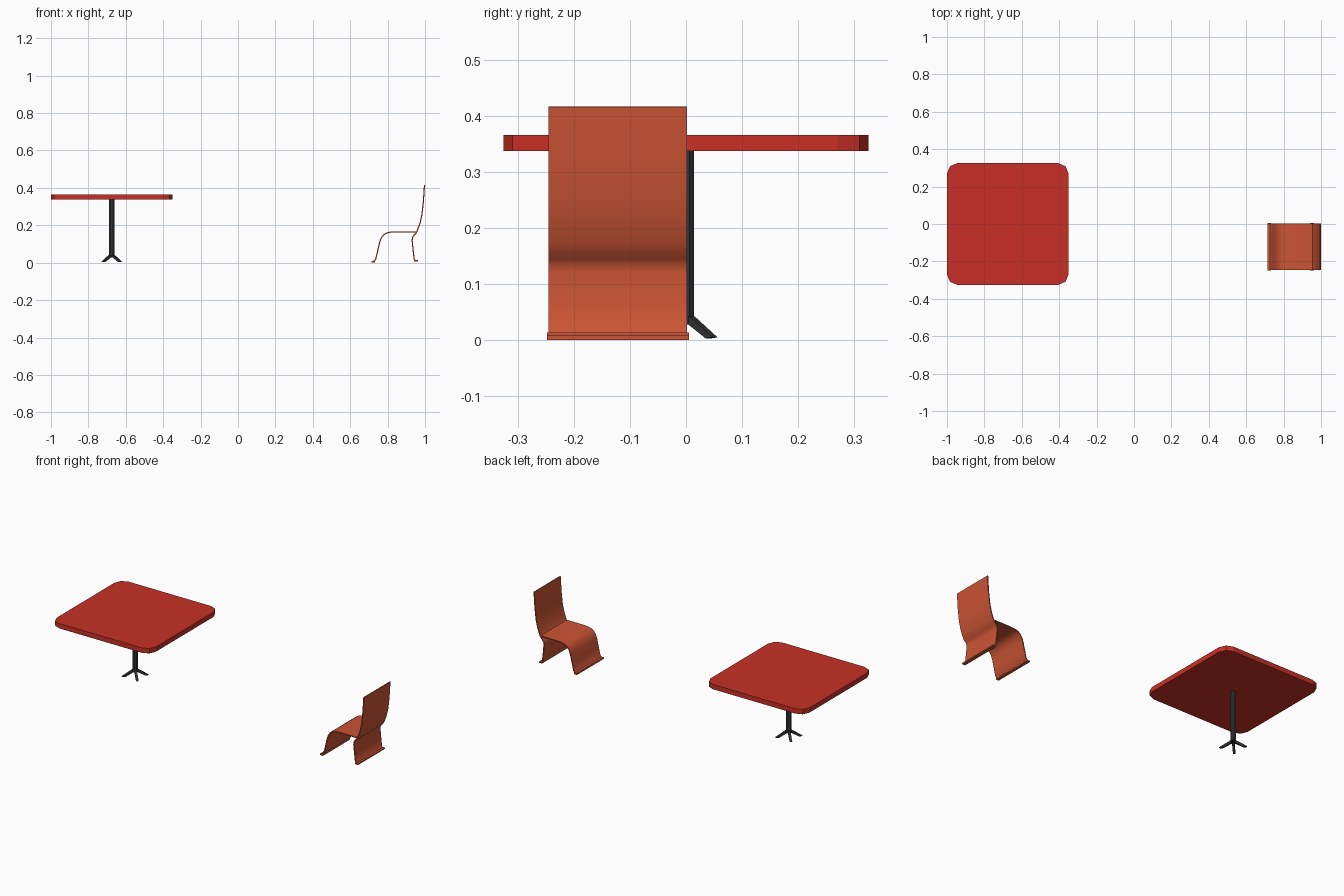
import bpy, bmesh, math
from mathutils import Vector

if "Cube" in bpy.data.objects:
    bpy.data.objects.remove(bpy.data.objects["Cube"])


def material(name, rgb):
    m = bpy.data.materials.new(name)
    m.diffuse_color = (*rgb, 1)
    m.use_nodes = True
    m.node_tree.nodes["Principled BSDF"].inputs["Base Color"].default_value = m.diffuse_color
    return m


red = material("red", (0.58, 0.03, 0.018, 1)[:3])
orange = material("orange", (0.60, 0.09, 0.035))
dark = material("dark_metal", (0.035, 0.035, 0.035))


def prism(name, ring, offset, mat):
    """Closed outline extruded along an offset vector."""
    bm = bmesh.new()
    face = bm.faces.new([bm.verts.new(p) for p in ring])
    out = bmesh.ops.extrude_face_region(bm, geom=[face])
    verts = [g for g in out["geom"] if isinstance(g, bmesh.types.BMVert)]
    bmesh.ops.translate(bm, verts=verts, vec=offset)
    bmesh.ops.recalc_face_normals(bm, faces=bm.faces)
    me = bpy.data.meshes.new(name)
    bm.to_mesh(me)
    bm.free()
    me.materials.append(mat)
    ob = bpy.data.objects.new(name, me)
    bpy.context.collection.objects.link(ob)
    return ob


def sheet(name, path, thick, y0, y1):
    """Bent panel: an x-z path thickened and extruded along y."""
    pts = [Vector(p) for p in path]
    sides = [[], []]
    for i, p in enumerate(pts):
        dirs = []
        if i:
            dirs.append((p - pts[i - 1]).normalized())
        if i < len(pts) - 1:
            dirs.append((pts[i + 1] - p).normalized())
        t = sum(dirs, Vector((0, 0))).normalized()
        n = Vector((-t.y, t.x)) * (thick / 2 / max(t.dot(dirs[0]), 0.5))
        sides[0].append(p + n)
        sides[1].append(p - n)
    ring = [(q.x, y0, q.y) for q in sides[0] + sides[1][::-1]]
    ob = prism(name, ring, (0, y1 - y0, 0), orange)
    bpy.context.view_layer.objects.active = ob
    ob.select_set(True)
    bpy.ops.object.shade_smooth_by_angle(angle=math.radians(35))
    ob.select_set(False)
    return ob


# Table top with rounded corners
CX, HALF, R = -0.675, 0.325, 0.055
ring = []
for k, (sx, sy) in enumerate([(1, 1), (-1, 1), (-1, -1), (1, -1)]):
    for s in range(3):
        a = math.radians(90 * k + 45 * s)
        ring.append((CX + sx * (HALF - R) + R * math.cos(a),
                     sy * (HALF - R) + R * math.sin(a), 0.337))
prism("table_top", ring, (0, 0, 0.029), red)

# Table column
column = [(CX + 0.0152 * math.cos(math.tau * (i + 0.5) / 8),
           0.0152 * math.sin(math.tau * (i + 0.5) / 8), 0.03) for i in range(8)]
prism("table_column", column, (0, 0, 0.308), dark)

# Four splayed feet on the diagonals
for k in range(4):
    a = math.radians(45 + 90 * k)
    d = Vector((math.cos(a), math.sin(a), 0))
    w = Vector((-d.y, d.x, 0)) * 0.013
    c = Vector((CX, 0, 0))
    section = [(0.0, 0.044), (0.016, 0.042), (0.073, 0.005), (0.056, 0.003),
               (0.012, 0.028), (0.0, 0.028)]
    prism(f"table_foot_{k + 1}",
          [c + d * r - w / 2 + Vector((0, 0, z)) for r, z in section], w, dark)

# Chair: front leg and seat, rear leg and back
Y0, Y1 = -0.245, 0.002
sheet("seat_and_front_leg",
      [(0.714, 0.007), (0.728, 0.008), (0.736, 0.018), (0.746, 0.060),
       (0.757, 0.108), (0.766, 0.132), (0.778, 0.148), (0.793, 0.158),
       (0.812, 0.163), (0.840, 0.165), (0.955, 0.165)], 0.006, Y0, Y1)
sheet("back_and_rear_leg",
      [(0.962, 0.011), (0.948, 0.011), (0.942, 0.018), (0.936, 0.070),
       (0.931, 0.120), (0.933, 0.135), (0.940, 0.146), (0.951, 0.157),
       (0.960, 0.175), (0.974, 0.215), (0.983, 0.255), (0.991, 0.325),
       (0.997, 0.416)], 0.006, Y0, Y1)

# Slightly wider glides under both legs
for name, x0, x1, z0, z1 in [("front_glide", 0.713, 0.732, 0.0, 0.008),
                             ("rear_glide", 0.942, 0.962, 0.007, 0.014)]:
    prism(name, [(x0, Y0 - 0.003, z0), (x1, Y0 - 0.003, z0),
                 (x1, Y0 - 0.003, z1), (x0, Y0 - 0.003, z1)],
          (0, Y1 - Y0 + 0.006, 0), orange)
